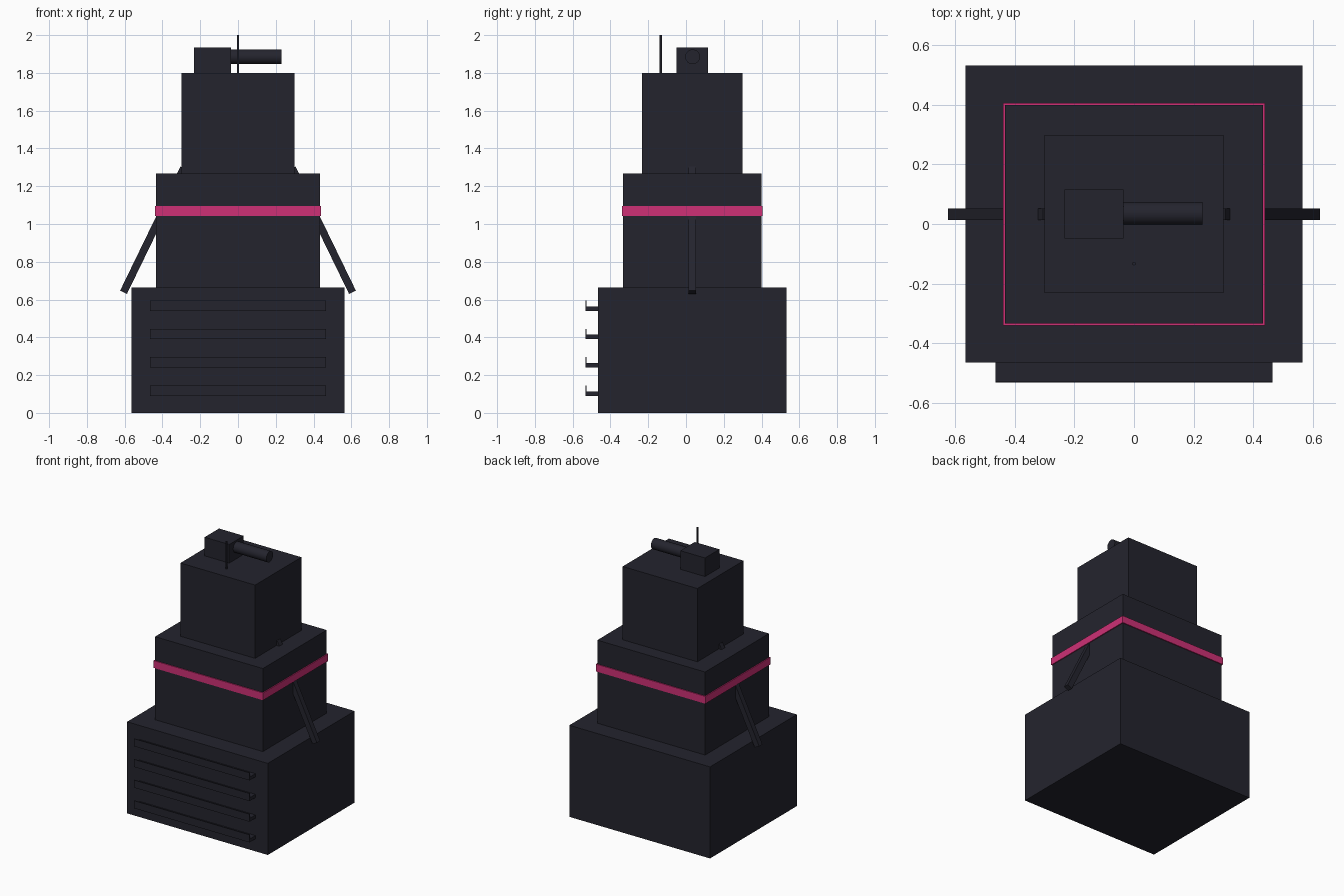
import bpy, bmesh, math
from mathutils import Matrix

if "Cube" in bpy.data.objects:
    bpy.data.objects.remove(bpy.data.objects["Cube"])

CY = 0.033  # depth centre of the body


def material(name, rgb):
    m = bpy.data.materials.new(name)
    m.diffuse_color = (*rgb, 1)
    m.use_nodes = True
    m.node_tree.nodes["Principled BSDF"].inputs["Base Color"].default_value = m.diffuse_color
    return m


dark = material("charcoal", (0.0175, 0.0175, 0.027))
pink = material("hot pink", (0.62, 0.03, 0.18))


def finish(name, bm, mat):
    me = bpy.data.meshes.new(name)
    bm.to_mesh(me)
    bm.free()
    me.materials.append(mat)
    ob = bpy.data.objects.new(name, me)
    bpy.context.collection.objects.link(ob)
    return ob


def box(name, x, y, z, mat=dark):
    """Box from (min, max) ranges on each axis."""
    bm = bmesh.new()
    mid = [(a + b) / 2 for a, b in (x, y, z)]
    size = [b - a for a, b in (x, y, z)]
    bmesh.ops.create_cube(bm, size=1, matrix=Matrix.Translation(mid) @ Matrix.Diagonal((*size, 1)))
    return finish(name, bm, mat)


def rod(name, centre, radius, length, sides, rot=Matrix()):
    bm = bmesh.new()
    bmesh.ops.create_cone(bm, cap_ends=True, segments=sides, radius1=radius, radius2=radius,
                          depth=length, matrix=Matrix.Translation(centre) @ rot)
    for f in bm.faces:
        f.smooth = len(f.verts) == 4
    for e in bm.edges:
        e.smooth = all(f.smooth for f in e.link_faces)
    return finish(name, bm, dark)


# Stacked body blocks
for name, hx, hy, z in (("base", 0.565, 0.498, (0, 0.665)),
                        ("torso", 0.433, 0.366, (0.665, 1.268)),
                        ("head", 0.30, 0.265, (1.268, 1.80))):
    box(name, (-hx, hx), (CY - hy, CY + hy), z)

# Pink belt
box("belt", (-0.44, 0.44), (CY - 0.373, CY + 0.373), (1.042, 1.095), pink)

# Slanted arms running through the torso and showing at the shoulders
for side, label in ((1, "right"), (-1, "left")):
    bm = bmesh.new()
    place = (Matrix.Translation((side * 0.4465, CY, 0.967))
             @ Matrix.Rotation(-side * math.radians(25.9), 4, 'Y')
             @ Matrix.Diagonal((0.04, 0.038, 0.731, 1)))
    bmesh.ops.create_cube(bm, size=1, matrix=place)
    finish(label + "_arm", bm, dark)

# Front trays: a flat slab with a thin raised lip
for i in range(4):
    z = 0.09 + 0.15 * i
    box(f"tray_{i + 1}", (-0.465, 0.465), (-0.532, -0.46), (z, z + 0.024))
    box(f"tray_lip_{i + 1}", (-0.465, 0.465), (-0.532, -0.526), (z + 0.024, z + 0.055))

# Top unit with side barrel and antenna
box("top_box", (-0.234, -0.036), (CY - 0.082, CY + 0.083), (1.80, 1.935))
rod("barrel", (0.092, CY + 0.002, 1.885), 0.039, 0.276, 32, Matrix.Rotation(math.pi / 2, 4, 'Y'))
rod("antenna", (0, -0.133, 1.90), 0.006, 0.20, 12)
